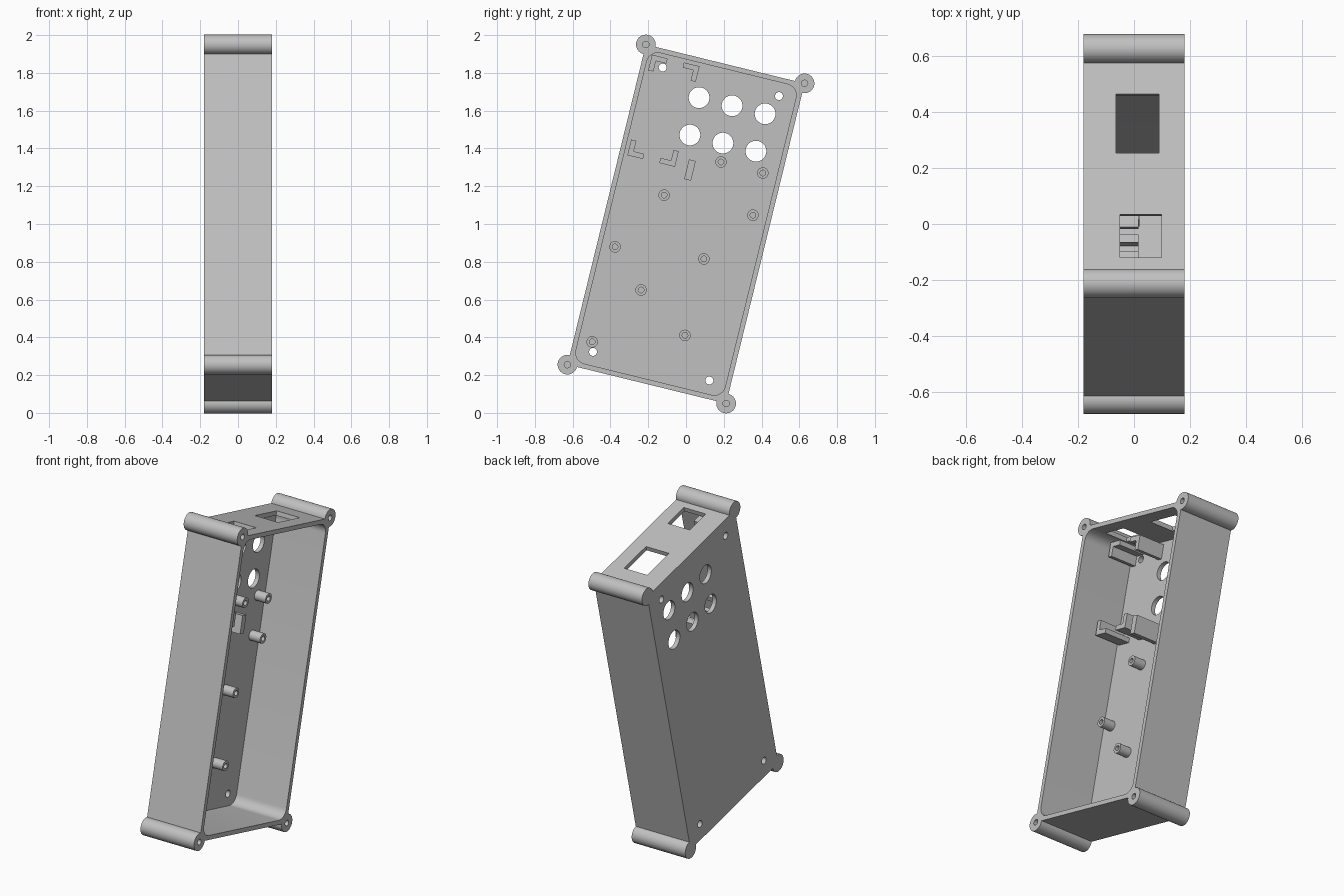
import bpy, bmesh
from math import radians
from mathutils import Matrix, Vector

if "Cube" in bpy.data.objects:
    bpy.data.objects.remove(bpy.data.objects["Cube"])

grey = bpy.data.materials.new("light_grey")
grey.use_nodes = True
colour = (0.53, 0.53, 0.53, 1)
grey.diffuse_color = colour
grey.node_tree.nodes["Principled BSDF"].inputs["Base Color"].default_value = colour

# Case is built upright (x depth, y width, z height), then leaned over
LEAN = Matrix.Translation((0, 0, 1)) @ Matrix.Rotation(radians(-13.76), 4, 'X')
D, W, H = 0.18, 0.4325, 0.8725      # half sizes
WALL = 0.026
FLOOR = -D + WALL                   # inner face of the closed side


def box(bm, lo, hi):
    lo, hi = Vector(lo), Vector(hi)
    m = Matrix.Translation((lo + hi) / 2) @ Matrix.Diagonal((*(hi - lo), 1))
    return bmesh.ops.create_cube(bm, size=1, matrix=m)["verts"]


def rod(bm, y, z, r, x0, x1, sides=32):
    m = Matrix.Translation(((x0 + x1) / 2, y, z)) @ Matrix.Rotation(radians(90), 4, 'Y')
    bmesh.ops.create_cone(bm, cap_ends=True, segments=sides, radius1=r, radius2=r,
                          depth=x1 - x0, matrix=m)


def make(name, bm):
    me = bpy.data.meshes.new(name)
    bm.to_mesh(me)
    bm.free()
    me.materials.append(grey)
    ob = bpy.data.objects.new(name, me)
    bpy.context.scene.collection.objects.link(ob)
    return ob


def combine(ob, bm, operation):
    """Apply a boolean with the solid in bm, then discard that solid."""
    tool = make("cutter", bm)
    tool.hide_render = True
    mod = ob.modifiers.new("bool", 'BOOLEAN')
    mod.operation, mod.object, mod.solver = operation, tool, 'EXACT'
    dg = bpy.context.evaluated_depsgraph_get()
    me = bpy.data.meshes.new_from_object(ob.evaluated_get(dg))
    ob.modifiers.clear()
    ob.data = me
    bpy.data.objects.remove(tool)


# Case block with a screw column on each corner
bm = bmesh.new()
box(bm, (-D, -W, -H), (D, W, H))
case = make("case_shell", bm)
corners = [(sy, sz) for sy in (-1, 1) for sz in (-1, 1)]
bm = bmesh.new()
for sy, sz in corners:
    rod(bm, sy * W, sz * H, 0.052, -D, D, 48)
combine(case, bm, 'UNION')

# Cavity with rounded corners, open on the left
bm = bmesh.new()
box(bm, (FLOOR, WALL - W, WALL - H), (D + 0.1, W - WALL, H - WALL))
edges = [e for e in bm.edges if abs(e.verts[0].co.x - e.verts[1].co.x) > 0.1]
bmesh.ops.bevel(bm, geom=edges, offset=0.06, segments=10, profile=0.5, affect='EDGES')
combine(case, bm, 'DIFFERENCE')

# Column screw holes, panel holes, mounting holes and two top openings
bm = bmesh.new()
for sy, sz in corners:
    rod(bm, sy * W, sz * H, 0.017, D - 0.2, D + 0.1, 24)
    rod(bm, sy * 0.317, sz * 0.775, 0.021, -D - 0.1, 0, 24)
for y in (-0.092, 0.088, 0.268):
    for z in (0.4625, 0.666):
        rod(bm, y, z, 0.055, -D - 0.1, 0, 40)
box(bm, (-0.065, 0.049, H - 0.06), (0.09, 0.265, H + 0.1))
box(bm, (-0.05, -0.337, H - 0.06), (0.098, -0.178, H + 0.1))
combine(case, bm, 'DIFFERENCE')

# Hollow standoffs on the floor
posts = [(0.102, 0.363), (0.331, 0.359), (-0.149, 0.121), (0.333, 0.13), (-0.336, -0.207),
         (0.136, -0.157), (-0.148, -0.396), (0.135, -0.574), (-0.334, -0.724)]
tip = FLOOR + 0.075
bm = bmesh.new()
for y, z in posts:
    rod(bm, y, z, 0.03, FLOOR - 0.004, tip)
standoffs = make("standoffs", bm)
bm = bmesh.new()
for y, z in posts:
    rod(bm, y, z, 0.015, FLOOR + 0.002, tip + 0.1, 20)
combine(standoffs, bm, 'DIFFERENCE')

# Four L-shaped corner brackets around a socket, and a stop bar
TOP, LEG, T = 0.02, 0.085, 0.028


def bracket(name, y, z, sy, sz):
    bm = bmesh.new()
    outline = [(0, 0), (LEG, 0), (LEG, T), (T, T), (T, LEG), (0, LEG)]
    face = bm.faces.new([bm.verts.new((FLOOR - 0.004, y + sy * a, z + sz * b))
                         for a, b in outline])
    up = bmesh.ops.extrude_face_region(bm, geom=[face])["geom"]
    bmesh.ops.translate(bm, vec=(TOP - FLOOR, 0, 0),
                        verts=[v for v in up if isinstance(v, bmesh.types.BMVert)])
    bmesh.ops.recalc_face_normals(bm, faces=bm.faces)
    return make(name, bm)


brackets = [bracket("bracket_lower_front", -0.388, 0.28, 1, 1),
            bracket("bracket_lower_back", -0.129, 0.28, -1, 1),
            bracket("bracket_upper_front", -0.388, 0.828, 1, -1),
            bracket("bracket_upper_back", -0.129, 0.828, -1, -1)]
bm = bmesh.new()
box(bm, (FLOOR - 0.004, -0.066, 0.229), (TOP, -0.029, 0.336))
bar = make("stop_bar", bm)

# Lean everything and shade curved walls smooth
bpy.ops.object.select_all(action='DESELECT')
for ob in [case, standoffs, bar] + brackets:
    ob.data.transform(LEAN)
    ob.select_set(True)
bpy.context.view_layer.objects.active = case
bpy.ops.object.shade_smooth_by_angle(angle=radians(30))
